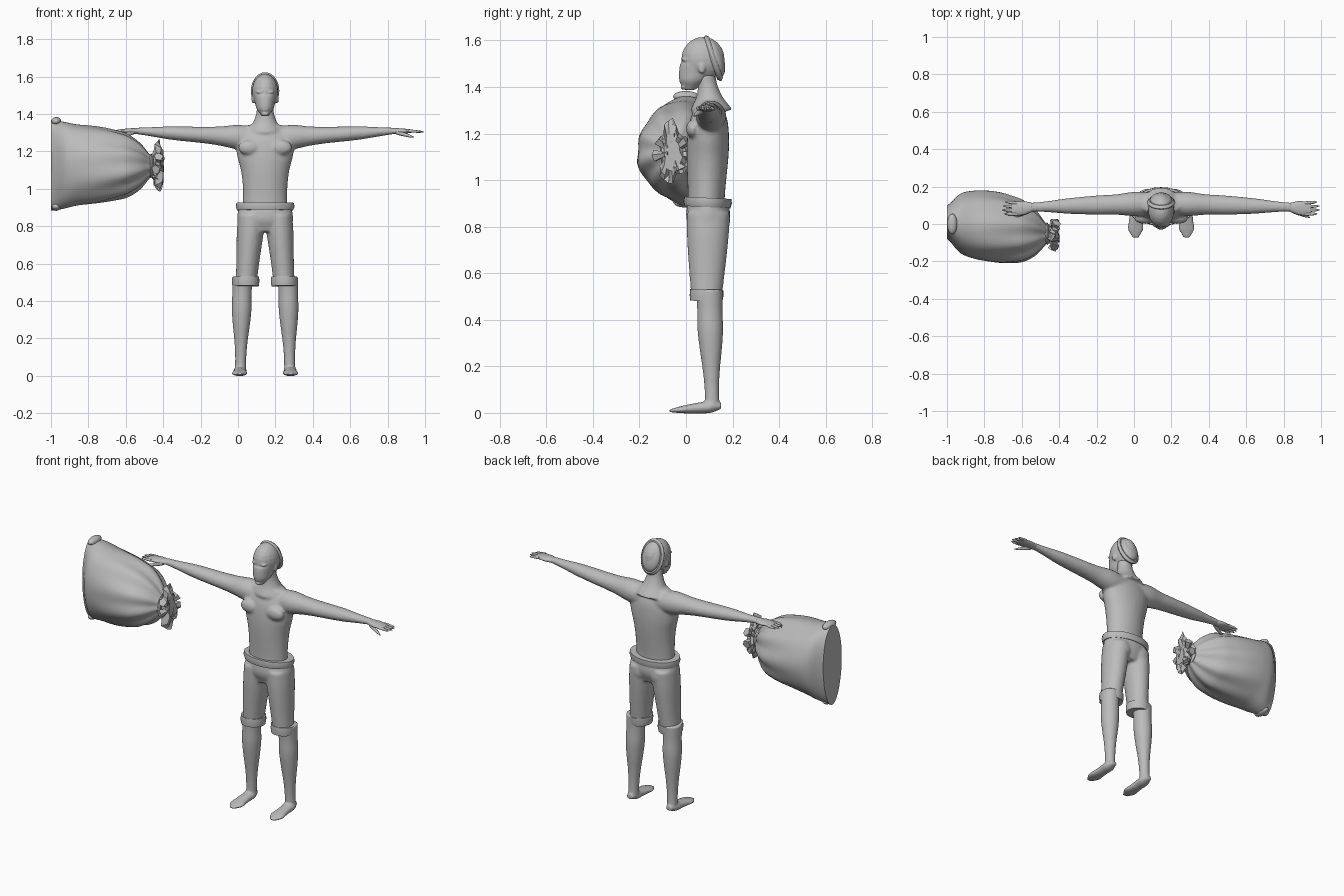
import bpy, bmesh, math, random
from mathutils import Matrix, Vector

random.seed(4)
MIDDLE = .145       # x of the figure's centre line
SIDES = {"left": 1, "right": -1}

if "Cube" in bpy.data.objects:
    bpy.data.objects.remove(bpy.data.objects["Cube"])

grey = bpy.data.materials.new("plain grey")
grey.use_nodes = True
grey.diffuse_color = (.5, .5, .5, 1)
grey.node_tree.nodes["Principled BSDF"].inputs["Base Color"].default_value = grey.diffuse_color


def at(side, x, y, z):
    """Point whose x is measured from the centre line towards one side."""
    return Vector((MIDDLE + side * x, y, z))


def sample(values, t):
    """Smooth curve through evenly spaced values."""
    last = len(values) - 1
    i = min(int(t * last), last - 1)
    t = t * last - i
    a, b, c, d = (values[min(max(i + k, 0), last)] for k in (-1, 0, 1, 2))
    return b + t / 2 * (c - a + t * (2 * a - 5 * b + 4 * c - d + t * (3 * b - a - 3 * c + d)))


def stem(bm, start, end, wide, deep, steps=4, sides=28, fold=None):
    """Skin oval rings from start to end, with evenly spaced half widths.
    deep is a list like wide, or one ratio of it."""
    if not isinstance(deep, list):
        deep = [w * deep for w in wide]
    start, end = Vector(start), Vector(end)
    span = [abs(c) for c in end - start]
    axis = span.index(max(span))
    across, up = [i for i in range(3) if i != axis]
    count = (len(wide) - 1) * steps
    rings = []
    for j in range(count + 1):
        t = j / count
        ring = []
        for k in range(sides):
            angle = math.tau * k / sides
            swell = fold(t, angle) if fold else 1
            co = start.lerp(end, t)
            co[across] += sample(wide, t) * swell * math.cos(angle)
            co[up] += sample(deep, t) * swell * math.sin(angle)
            ring.append(bm.verts.new(co))
        rings.append(ring)
    for low, high in zip(rings, rings[1:]):
        for k in range(sides):
            bm.faces.new((low[k - 1], low[k], high[k], high[k - 1]))
    bm.faces.new(rings[0])
    bm.faces.new(rings[-1])


def ball(bm, centre, size):
    matrix = Matrix.Translation(centre) @ Matrix.Diagonal((*size, 1))
    bmesh.ops.create_uvsphere(bm, u_segments=20, v_segments=12, radius=1, matrix=matrix)


def finish(name, bm, voxel=0, angle=50):
    """Turn the mesh into a shaded object; a voxel size blends its pieces."""
    bmesh.ops.recalc_face_normals(bm, faces=bm.faces)
    mesh = bpy.data.meshes.new(name)
    bm.to_mesh(mesh)
    bm.free()
    mesh.materials.append(grey)
    part = bpy.data.objects.new(name, mesh)
    bpy.context.collection.objects.link(part)
    if voxel:
        blend = part.modifiers.new("blend", "REMESH")
        blend.mode = "VOXEL"
        blend.voxel_size = voxel
        blend.use_smooth_shade = True
        part.modifiers.new("soften", "SMOOTH").iterations = 5
    bpy.ops.object.select_all(action="DESELECT")
    part.select_set(True)
    bpy.context.view_layer.objects.active = part
    bpy.ops.object.shade_smooth_by_angle(angle=math.radians(angle))


# Torso, neck and arms blended into one skin
bm = bmesh.new()
stem(bm, at(0, 0, .085, .86), at(0, 0, .1, 1.34),
     [.12, .118, .12, .13, .15, .155, .1], [.08, .08, .085, .09, .09, .08, .05])
stem(bm, at(0, 0, .11, 1.3), at(0, 0, .085, 1.46), [.1, .065, .047, .045], .9)
for side in SIDES.values():
    stem(bm, at(side, .05, .11, 1.27), at(side, .7, .09, 1.31),
         [.06, .065, .055, .052, .047, .04, .03, .024], [.06, .066, .052, .044, .04, .035, .025, .017])
    ball(bm, at(side, .085, .03, 1.22), (.06, .03, .04))
finish("torso_and_arms", bm, voxel=.008)

# Hands with four fingers and a drooping thumb
for label, side in SIDES.items():
    bm = bmesh.new()
    stem(bm, at(side, .67, .09, 1.308), at(side, .8, .081, 1.308), [.02, .028, .037, .037, .03],
         [.014, .016, .014, .011, .006], sides=20)
    for finger in range(4):
        y = .052 + .02 * finger
        reach = .853 - .012 * abs(finger - 1.4)
        stem(bm, at(side, .77, y, 1.309), at(side, reach, y * 1.05, 1.304),
             [.009, .009, .008, .007, .002], .9, sides=10)
    stem(bm, at(side, .7, .072, 1.302), at(side, .795, .035, 1.276),
         [.012, .013, .011, .009, .003], .9, sides=12)
    finish(label + "_hand", bm)

# Head with face features
bm = bmesh.new()
ball(bm, at(0, 0, .073, 1.52), (.07, .093, .095))
stem(bm, at(0, 0, .015, 1.388), at(0, 0, .06, 1.5), [.02, .045, .054, .062], [.025, .058, .075, .085])
stem(bm, at(0, 0, -.02, 1.452), at(0, 0, -.012, 1.52), [.006, .014, .009, .007], .9, sides=14)
ball(bm, at(0, 0, -.01, 1.4), (.02, .014, .012))
for lip in (1.42, 1.43):
    ball(bm, at(0, 0, -.016, lip), (.018, .012, .005))
for side in SIDES.values():
    ball(bm, at(side, .027, -.006, 1.517), (.022, .012, .006))
    ball(bm, at(side, .026, -.005, 1.498), (.013, .008, .006))
    ball(bm, at(side, .065, .068, 1.482), (.008, .015, .026))
finish("head", bm, voxel=.005)

# Cap on the back of the head: thick tilted rim and shallow crown
bm = bmesh.new()
stem(bm, (0, 0, -.013), (0, 0, .013), [.065, .076, .065], [.093, .104, .093])
ball(bm, (0, 0, .008), (.06, .087, .036))
tilt = Vector((0, .94, .32)).to_track_quat("Z", "Y").to_matrix().to_4x4()
bm.transform(Matrix.Translation(at(0, 0, .117, 1.524)) @ tilt)
finish("cap", bm)

# Bare legs and feet
for label, side in SIDES.items():
    bm = bmesh.new()
    stem(bm, at(side, .132, .113, .02), at(side, .122, .1, .53),
         [.03, .03, .036, .046, .053, .052, .055], 1.04)
    stem(bm, at(side, .133, .15, .03), at(side, .137, -.072, .009),
         [.02, .035, .034, .037, .042, .02], [.015, .026, .024, .02, .014, .006])
    finish(label + "_leg_and_foot", bm, voxel=.006)

# Knee-length shorts
bm = bmesh.new()
stem(bm, at(0, 0, .095, .77), at(0, 0, .095, .9), [.13, .15, .143], [.07, .094, .09])
for side in SIDES.values():
    stem(bm, at(side, .102, .088, .49), at(side, .072, .096, .86),
         [.057, .06, .066, .072, .073], [.066, .074, .083, .09, .092])
    ball(bm, at(side, .065, .14, .825), (.06, .05, .06))
finish("shorts", bm, voxel=.008)


# Rolled waistband and cuffs
def band(name, centre, wide, deep, height):
    bm = bmesh.new()
    rise = Vector((0, 0, height / 2))
    bulge = [.97, 1.02, 1]
    stem(bm, -rise, rise, [wide * b for b in bulge], [deep * b for b in bulge], steps=1)
    bm.transform(Matrix.Translation(centre) @ Matrix.Rotation(-.05, 4, "X"))
    finish(name, bm, angle=35)


band("waistband", at(0, 0, .093, .904), .154, .102, .04)
for label, side in SIDES.items():
    band(label + "_cuff", at(side, .102, .088, .504), .07, .071, .05)


# Sack: flat seamed end, full belly, pleats deepening towards the neck
def pleat(t, angle):
    return 1 + .08 * t * t * math.sin(9 * angle + 3 * t) + .018 * math.sin(3 * angle + 5 * t)


bm = bmesh.new()
stem(bm, (-1, .01, 1.13), (-.45, -.055, 1.12),
     [.09, .157, .18, .188, .188, .178, .158, .11, .035],
     [.243, .232, .217, .21, .2, .185, .163, .115, .04], sides=72, fold=pleat)
for corner in (1.36, .905):
    ball(bm, (-.972, 0, corner), (.027, .055, .023))
finish("sack", bm)

# Crumpled frill beyond the tie
ruffle = [random.uniform(.75, 1.25) for _ in range(24)]


def crumple(t, angle):
    return ruffle[round(angle / math.tau * len(ruffle)) % len(ruffle)]


bm = bmesh.new()
stem(bm, (-.47, -.05, 1.125), (-.41, -.06, 1.12), [.035, .04, .066, .04], [.04, .05, .12, .07],
     steps=2, sides=len(ruffle), fold=crumple)
for vert in bm.verts:
    vert.co.x += random.uniform(-.016, .016)
finish("sack_frill", bm, angle=25)

# Loose folds fanning out of the tie
bm = bmesh.new()
for k in range(7):
    fan = (Matrix.Translation((-.425, -.058, 1.12)) @ Matrix.Rotation(math.tau * k / 7, 4, "X")
           @ Matrix.Translation((0, 0, .05)) @ Matrix.Rotation(random.uniform(-.5, .5), 4, "Y"))
    bmesh.ops.create_cone(bm, cap_ends=True, segments=5, radius1=.008, radius2=.026,
                          depth=.065, matrix=fan)
finish("sack_folds", bm, angle=25)

# Cord round the neck of the sack
bm = bmesh.new()
stem(bm, (-.475, -.05, 1.125), (-.455, -.054, 1.122), [.05, .06, .05], 1.1)
finish("sack_cord", bm)
